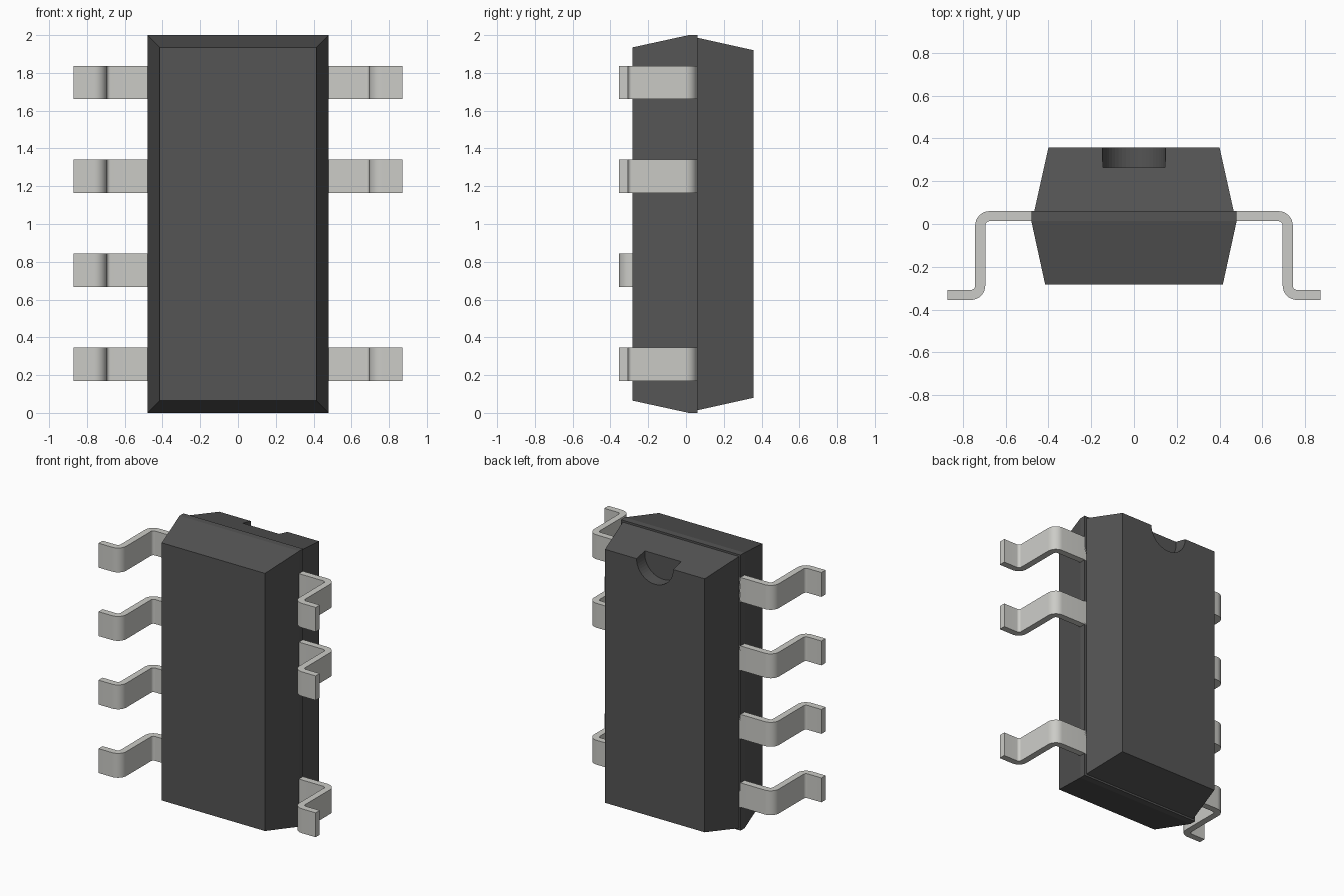
import bpy, bmesh, math

if "Cube" in bpy.data.objects:
    bpy.data.objects.remove(bpy.data.objects["Cube"])

def material(name, rgb):
    m = bpy.data.materials.new(name)
    m.diffuse_color = (*rgb, 1)
    m.use_nodes = True
    m.node_tree.nodes["Principled BSDF"].inputs["Base Color"].default_value = m.diffuse_color
    return m

BLACK = material("dark_plastic", (0.09, 0.09, 0.09))
METAL = material("lead_metal", (0.6, 0.6, 0.57))

def make_object(name, bm, mat=None):
    bmesh.ops.recalc_face_normals(bm, faces=bm.faces)
    me = bpy.data.meshes.new(name)
    bm.to_mesh(me)
    bm.free()
    ob = bpy.data.objects.new(name, me)
    bpy.context.collection.objects.link(ob)
    if mat:
        me.materials.append(mat)
    return ob

def loft_rects(name, sections):
    """Stack rectangles (y, half width, half height) along y, centred on z = 1."""
    bm = bmesh.new()
    rings = [[bm.verts.new((sx * w, y, 1 + sz * h))
              for sx, sz in ((-1, -1), (1, -1), (1, 1), (-1, 1))]
             for y, w, h in sections]
    for a, b in zip(rings, rings[1:]):
        for i in range(4):
            j = (i + 1) % 4
            bm.faces.new((a[i], a[j], b[j], b[i]))
    bm.faces.new(rings[0])
    bm.faces.new(rings[-1])
    return make_object(name, bm, BLACK)

# Moulded package: lower half with parting band, slightly smaller upper half
loft_rects("package_lower", [(-0.283, 0.415, 0.935), (0.015, 0.48, 1.0), (0.06, 0.48, 1.0)])
upper = loft_rects("package_upper", [(0.06, 0.466, 0.986), (0.357, 0.4, 0.92)])

# Half-round orientation notch cut in the upper half
bpy.ops.mesh.primitive_cylinder_add(vertices=48, radius=0.147, depth=0.24,
                                    location=(0, 0.383, 1.92),
                                    rotation=(math.pi / 2, 0, 0))
cutter = bpy.context.object
cutter.name = "notch_cutter"
cutter.hide_render = True
cutter.display_type = 'WIRE'
cut = upper.modifiers.new("notch", 'BOOLEAN')
cut.operation = 'DIFFERENCE'
cut.solver = 'EXACT'
cut.object = cutter
bpy.context.view_layer.objects.active = upper
upper.select_set(True)
bpy.ops.object.modifier_apply(modifier=cut.name)
bpy.data.objects.remove(cutter)

def arc(cx, cy, r, a0, a1, n=8):
    return [(cx + r * math.cos(math.radians(a0 + (a1 - a0) * i / n)),
             cy + r * math.sin(math.radians(a0 + (a1 - a0) * i / n))) for i in range(n + 1)]

# Gull-wing lead outline in x, y: shoulder, drop and foot, both bends concentric
T, R = 0.047, 0.02
C1 = (0.742 - T - R, 0.06 - T - R)
C2 = (0.742 + R, -0.355 + T + R)
outline = ([(0.44, 0.06)] + arc(*C1, R + T, 90, 0) + arc(*C2, R, 180, 270)
           + [(0.872, -0.355 + T), (0.872, -0.355)]
           + arc(*C2, R + T, 270, 180) + arc(*C1, R, 0, 90) + [(0.44, 0.06 - T)])

def lead(name, side, z, width=0.177):
    bm = bmesh.new()
    face = bm.faces.new([bm.verts.new((side * x, y, z - width / 2)) for x, y in outline])
    new = bmesh.ops.extrude_face_region(bm, geom=[face], use_keep_orig=True)["geom"]
    bmesh.ops.translate(bm, vec=(0, 0, width),
                        verts=[v for v in new if isinstance(v, bmesh.types.BMVert)])
    ob = make_object(name, bm, METAL)
    bpy.ops.object.select_all(action='DESELECT')
    ob.select_set(True)
    bpy.context.view_layer.objects.active = ob
    bpy.ops.object.shade_smooth_by_angle(angle=math.radians(30))

# Four leads on the left, three on the right (second position is empty)
for i in range(4):
    z = 0.258 + i * 0.497
    lead(f"left_lead_{i + 1}", -1, z)
    if i != 1:
        lead(f"right_lead_{i + 1}", 1, z)
